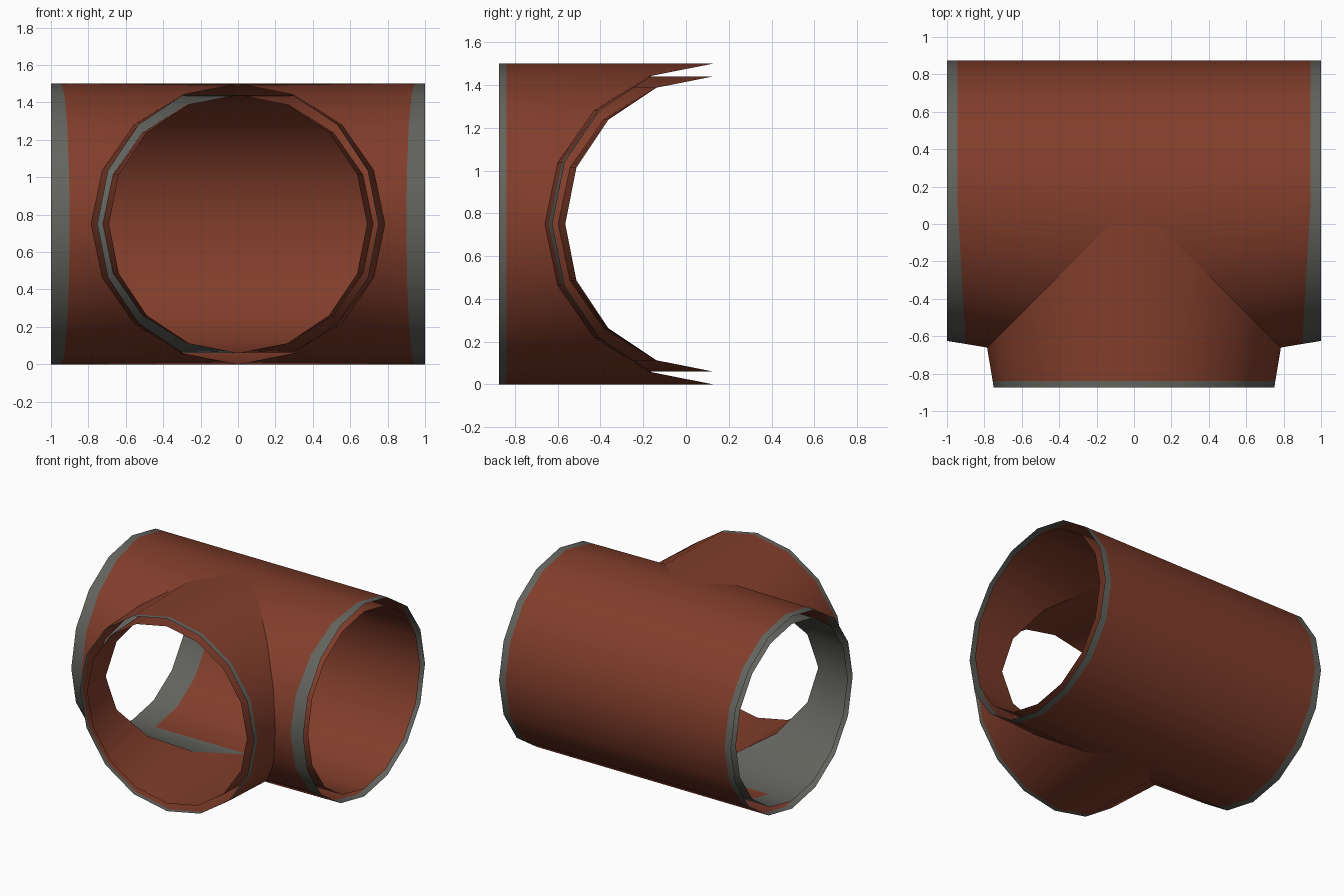
import bpy, bmesh, math
from mathutils import Vector

if "Cube" in bpy.data.objects:
    bpy.data.objects.remove(bpy.data.objects["Cube"])

SIDES, K = 16, 1.047          # facets, flare of the mitred joint
CY, CZ = 0.125, 0.75          # main pipe axis
R_OUT, R_IN, END = 0.75, 0.69, 0.875


def material(name, col):
    m = bpy.data.materials.new(name)
    m.diffuse_color = (*col, 1)
    m.use_nodes = True
    m.node_tree.nodes["Principled BSDF"].inputs["Base Color"].default_value = m.diffuse_color
    return m


BROWN = material("rust brown", (0.22, 0.047, 0.024))
GREY = material("worn grey", (0.125, 0.125, 0.112))


def ring(i):
    a = 2 * math.pi * i / SIDES
    return round(math.cos(a), 6), round(math.sin(a), 6)


def build(name, quads, axis, inward):
    """Mesh from (points, is_grey) quads, facing away from or towards the axis."""
    bm = bmesh.new()
    for pts, grey in quads:
        clean = []
        for p in pts:
            if all((p - q).length > 1e-5 for q in clean):
                clean.append(p)
        if len(clean) < 3:
            continue
        f = bm.faces.new([bm.verts.new(p) for p in clean])
        f.material_index = int(grey)
        f.normal_update()
        radial = f.calc_center_median() - Vector((0, CY, CZ))
        radial[axis] = 0
        if (f.normal.dot(radial) < 0) != inward:
            f.normal_flip()
    bmesh.ops.remove_doubles(bm, verts=bm.verts, dist=1e-4)
    me = bpy.data.meshes.new(name)
    bm.to_mesh(me)
    bm.free()
    me.materials.append(BROWN)
    me.materials.append(GREY)
    ob = bpy.data.objects.new(name, me)
    bpy.context.collection.objects.link(ob)
    bpy.context.view_layer.objects.active = ob
    ob.select_set(True)
    bpy.ops.object.shade_smooth_by_angle(angle=math.radians(40))
    ob.select_set(False)


def main_row(i, r, s, inner):
    """End, band edge and joint point of one lengthwise line on side s."""
    c, sn = ring(i)
    dy, z = r * c, CZ + r * sn
    front = dy < 0
    joint = -K * dy if front else 0.0
    yj = K * dy if front else dy
    band = 0.8 if inner else 0.945 - (0.045 * -c if front else 0)
    t = (1 - band) / (1 - joint)
    return [Vector((s, CY + dy, z)),
            Vector((s * band, CY + dy + (yj - dy) * t, z)),
            Vector((s * joint, CY + yj, z))]


def main_pipe(name, r, inner):
    quads = []
    for s in (-1, 1):
        for i in range(SIDES):
            a, b = main_row(i, r, s, inner), main_row(i + 1, r, s, inner)
            front = ring(i)[0] + ring(i + 1)[0] < 0
            for j in range(2):
                if inner:
                    grey = s < 0 and (j == 0 or front)
                else:
                    grey = j == 0
                quads.append(([a[j], a[j + 1], b[j + 1], b[j]], grey))
    build(name, quads, 0, inner)


def branch_row(i, r):
    c, sn = ring(i)
    z = CZ + r * sn
    tip = Vector((r * c, -END, z))
    joint = Vector((K * r * c, CY - K * r * abs(c), z))
    t = 0.035 / (joint.y + END)
    return [tip, tip.lerp(joint, t), joint]


def branch_pipe(name, r, inner):
    quads = []
    for i in range(SIDES):
        a, b = branch_row(i, r), branch_row(i + 1, r)
        for j in range(2):
            quads.append(([a[j], a[j + 1], b[j + 1], b[j]], j == 0 and not inner))
    build(name, quads, 1, inner)


# Open-ended double walls of the tee joint
main_pipe("main_pipe_outer_wall", R_OUT, False)
main_pipe("main_pipe_inner_wall", R_IN, True)
branch_pipe("branch_outer_wall", R_OUT, False)
branch_pipe("branch_inner_wall", R_IN, True)
